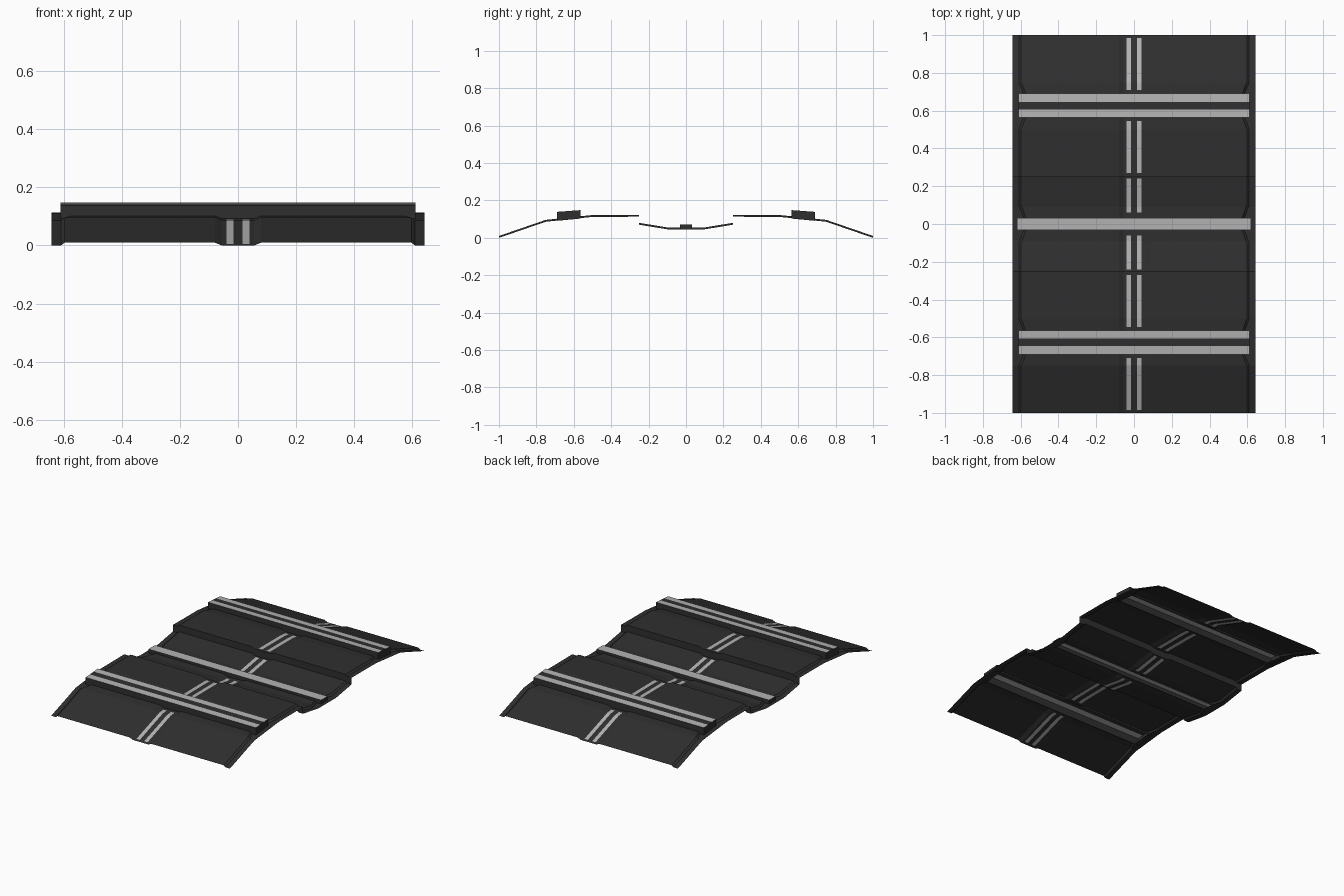
import bpy

if "Cube" in bpy.data.objects:
    bpy.data.objects.remove(bpy.data.objects["Cube"])

def material(name, v):
    m = bpy.data.materials.new(name)
    m.diffuse_color = (v, v, v, 1)
    m.use_nodes = True
    m.node_tree.nodes["Principled BSDF"].inputs["Base Color"].default_value = m.diffuse_color
    return m

DARK = material("asphalt", 0.028)
LIGHT = material("paint", 0.45)

def make(name, verts, faces, mats):
    me = bpy.data.meshes.new(name)
    me.from_pydata(verts, [], faces)
    me.materials.append(DARK)
    me.materials.append(LIGHT)
    for p, m in zip(me.polygons, mats):
        p.material_index = m
    ob = bpy.data.objects.new(name, me)
    bpy.context.collection.objects.link(ob)
    return ob

def lerp(y, pts):
    for (a, za), (b, zb) in zip(pts, pts[1:]):
        if a <= y <= b:
            return za + (zb - za) * (y - a) / (b - a)

OUTER = [(0.25, 0.113), (0.5, 0.112), (0.75, 0.086), (1.0, 0.0)]
INNER = [(0, 0.044), (0.09, 0.044), (0.25, 0.07)]
# narrowing of the raised panels next to each bump
PINCH_O = [(0.25, 0), (0.5, 0), (0.57, 0.025), (0.69, 0.025), (0.75, 0), (1, 0)]
PINCH_I = [(0, 0.025), (0.033, 0.025), (0.1, 0), (0.25, 0)]
H = 0.01
COLS = [(0.642, 0), (0.61, 0), (0.597, H), (0.08, H), (0.055, 0), (0.04, 0), (0.016, 0)]

def row(y, outer):
    """Cross-section of the road at distance y from the middle."""
    z = lerp(y, OUTER if outer else INNER)
    p = lerp(y, PINCH_O if outer else PINCH_I)
    half = [(x - (p if i in (1, 2) else 0), z + h) for i, (x, h) in enumerate(COLS)]
    return [(-x, z) for x, z in half] + [(x, z) for x, z in reversed(half)]

def road(name, ys, outer, side, dashes, gap):
    """Sheet with painted double dashes, open under the bump."""
    ys = sorted(ys)
    verts, faces, mats = [], [], []
    n = 2 * len(COLS)
    for y in ys:
        verts += [(x, side * y, z) for x, z in row(y, outer)]
    for j in range(len(ys) - 1):
        mid = (ys[j] + ys[j + 1]) / 2
        for i in range(n - 1):
            if gap[0] < mid < gap[1] and 1 <= i < n - 2:
                continue
            f = [j * n + i, j * n + i + 1, (j + 1) * n + i + 1, (j + 1) * n + i]
            faces.append(f if side > 0 else f[::-1])
            mats.append(int(i in (5, 7) and any(a < mid < b for a, b in dashes)))
    return make(name, verts, faces, mats)

def bump(name, half, prof, painted, bottoms):
    """Open-bottomed bar: prof is the top line in (y, z), bottoms the feet."""
    loop = [bottoms[0]] + prof + [bottoms[1]]
    n = len(loop)
    verts = [(s * half, y, z) for s in (-1, 1) for y, z in loop]
    faces = [(i, n + i, n + i + 1, i + 1) for i in range(n - 1)]
    mats = [int(i in painted) for i in range(n - 1)]
    faces += [tuple(range(n)), tuple(range(2 * n - 1, n - 1, -1))]
    make(name, verts, faces, mats + [0, 0])

for side, tag in ((-1, "front"), (1, "back")):
    # raised outer road and lowered middle road
    road("outer_road_" + tag, [1, .985, .75, .71, .69, .565, .545, .57, .5, .27, .25],
         True, side, [(.71, .985), (.27, .545)], (.565, .69))
    road("middle_road_" + tag, [.25, .24, .1, .09, .06, .033, 0],
         False, side, [(.06, .24)], (-1, .033))
    # vertical step joining the two levels
    a, b = row(.25, True), row(.25, False)
    n = len(a)
    make("road_step_" + tag,
         [(x, side * .25, z) for x, z in a + b],
         [(i, i + 1, n + i + 1, n + i) if side < 0 else (n + i, n + i + 1, i + 1, i)
          for i in range(n - 1)], [0] * (n - 1))
    # tall bump with two painted stripes
    top = [(.565, .148), (.607, .145), (.647, .142), (.69, .139)]
    feet = [(.565, .103), (.69, .091)]
    if side < 0:
        top = [(-y, z) for y, z in reversed(top)]
        feet = [(-y, z) for y, z in reversed(feet)]
    bump("double_stripe_bump_" + tag, .612, top, (1, 3), feet)

# low painted bump in the middle
bump("middle_stripe_bump", .62, [(-.033, .07), (.033, .07)], (1,),
     [(-.033, .044), (.033, .044)])
